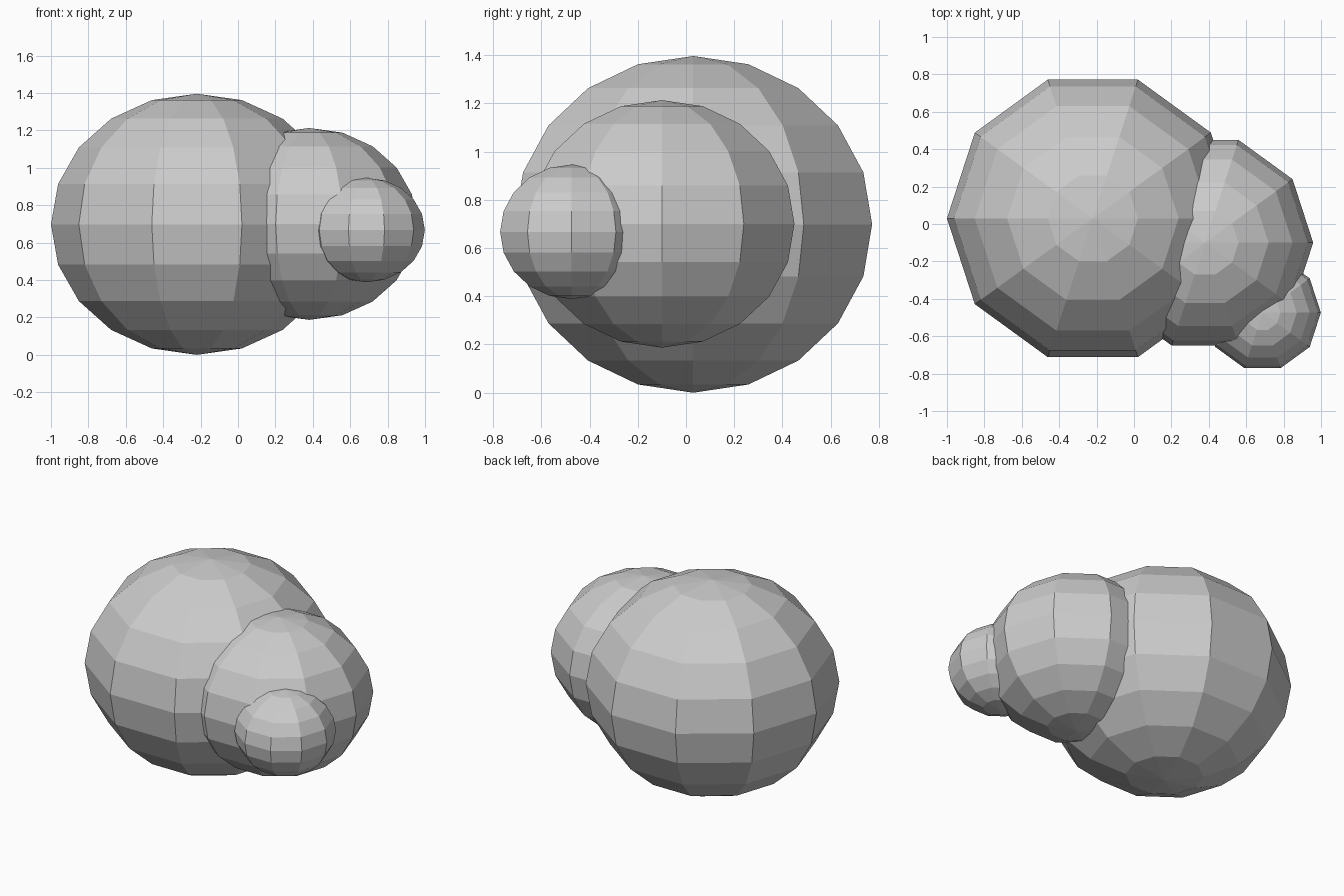
import bpy
import math

if "Cube" in bpy.data.objects:
    bpy.data.objects.remove(bpy.data.objects["Cube"])


def pebble(name, centre, width_radius, height_radius):
    """Low-poly, slightly flattened ball with flat faces and a corner pointing along +x."""
    bpy.ops.mesh.primitive_uv_sphere_add(segments=10, ring_count=10, radius=1, location=centre)
    ob = bpy.context.object
    ob.name = name
    ob.scale = (width_radius, width_radius, height_radius)
    # Turn the ball so that a corner, not a face, lies on the x axis
    on_axis = any(abs(v.co.y) < 1e-3 and v.co.x > 0.99 for v in ob.data.vertices)
    if not on_axis:
        ob.rotation_euler.z = math.pi / 2
    bpy.ops.object.transform_apply(location=False, rotation=True, scale=True)
    bpy.ops.object.shade_flat()
    return ob


# Three overlapping balls, from largest to smallest
pebble("large_ball", (-0.22, 0.03, 0.698), 0.78, 0.698)
pebble("medium_ball", (0.38, -0.10, 0.70), 0.578, 0.513)
pebble("small_ball", (0.687, -0.474, 0.667), 0.312, 0.279)
